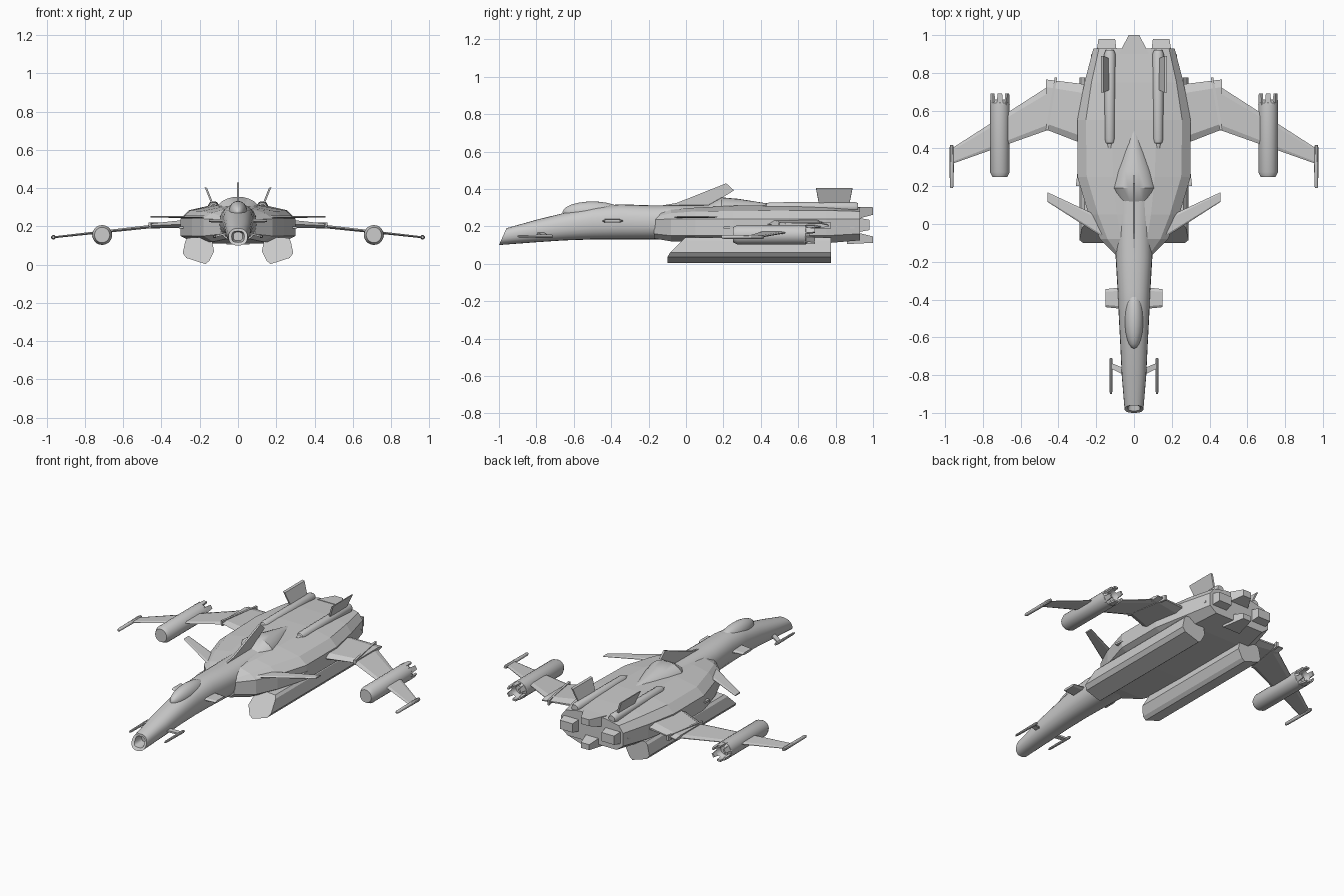
import bpy, bmesh, math
from mathutils import Vector

cube = bpy.data.objects.get("Cube")
if cube:
    bpy.data.objects.remove(cube, do_unlink=True)

grey = bpy.data.materials.new("hull grey")
grey.use_nodes = True
COLOUR = (0.6, 0.6, 0.6, 1)
grey.diffuse_color = COLOUR
grey.node_tree.nodes["Principled BSDF"].inputs["Base Color"].default_value = COLOUR


def loft(name, rings, mirror=False, smooth=False):
    """Skin a list of equal-length point rings and cap both ends."""
    bm = bmesh.new()
    loops = [[bm.verts.new(p) for p in ring] for ring in rings]
    n = len(loops[0])
    for a, b in zip(loops, loops[1:]):
        for i in range(n):
            j = (i + 1) % n
            bm.faces.new((a[i], a[j], b[j], b[i]))
    bm.faces.new(loops[0])
    bm.faces.new(loops[-1])
    bmesh.ops.recalc_face_normals(bm, faces=bm.faces)
    mesh = bpy.data.meshes.new(name)
    bm.to_mesh(mesh)
    bm.free()
    mesh.materials.append(grey)
    obj = bpy.data.objects.new(name, mesh)
    bpy.context.collection.objects.link(obj)
    if smooth:
        bpy.ops.object.select_all(action='DESELECT')
        obj.select_set(True)
        bpy.context.view_layer.objects.active = obj
        bpy.ops.object.shade_smooth_by_angle(angle=math.radians(35))
    if mirror:
        obj.modifiers.new("mirror", 'MIRROR')
    return obj


def oval(y, w, zb, zt, x=0, shear=0, power=2.3, n=24):
    """Superellipse ring facing y; shear leans its top backwards."""
    ring = []
    for i in range(n):
        a = 2 * math.pi * i / n
        c, s = math.cos(a), math.sin(a)
        u = math.copysign(abs(c) ** (2 / power), c)
        v = math.copysign(abs(s) ** (2 / power), s)
        ring.append((x + w * u, y + shear * v, (zb + zt) / 2 + (zt - zb) / 2 * v))
    return ring


def rod(name, x, z, stations, n=16):
    """Mirrored round tube along y from (y, radius) stations."""
    return loft(name, [oval(y, r, z - r, z + r, x, 0, 2, n) for y, r in stations], True, True)


def wing(name, *sections):
    """Mirrored wing from (x, leading y, trailing y, z, thickness) sections."""
    rings = []
    for x, y0, y1, z, t in sections:
        a, b, h = y0 + 0.12 * (y1 - y0), y0 + 0.85 * (y1 - y0), t / 2
        rings.append([(x, y0, z), (x, a, z + h), (x, b, z + h),
                      (x, y1, z + h / 4), (x, y1, z - h / 4), (x, b, z - h), (x, a, z - h)])
    return loft(name, rings, True)


def plate(name, outline, thick, mirror=False):
    """Flat panel of 3D outline points, thickened along a vector."""
    t = Vector(thick) / 2
    return loft(name, [[Vector(p) - t for p in outline], [Vector(p) + t for p in outline]], mirror)


def block(name, y0, y1, start, end, mirror=False):
    """Tapered box along y; start and end are (x0, x1, z0, z1)."""
    rings = [[(a, y, c), (b, y, c), (b, y, d), (a, y, d)]
             for y, (a, b, c, d) in ((y0, start), (y1, end))]
    return loft(name, rings, mirror)


# Long nose with a hollow, raked intake at the tip
nose = [oval(-0.92, 0.024, 0.125, 0.17, power=3),
        oval(-0.975, 0.033, 0.117, 0.175, shear=0.014, power=3),
        oval(-0.98, 0.05, 0.10, 0.19, shear=0.02)]
for y, w, zb, zt in [(-0.8, 0.065, 0.115, 0.235), (-0.65, 0.072, 0.125, 0.272),
                     (-0.5, 0.08, 0.13, 0.305), (-0.35, 0.087, 0.13, 0.318),
                     (-0.18, 0.097, 0.13, 0.312), (0.15, 0.1, 0.13, 0.315)]:
    nose.append(oval(y, w, zb, zt))
loft("nose_fuselage", nose, smooth=True)

# Canopy bubble
canopy = []
for i in range(13):
    a = math.pi * (0.02 + 0.96 * i / 12)
    canopy.append(oval(-0.5 - 0.16 * math.cos(a), 0.05 * math.sin(a),
                       0.275 - 0.058 * math.sin(a), 0.275 + 0.058 * math.sin(a), power=2))
loft("canopy", canopy, smooth=True)

# Faceted main hull: y, top, ridge, side and belly half widths, then their heights
hull = []
for y, wt, wr, wm, wb, zt, zr, zh, zl, zb in [
        (-0.17, 0.05, 0.075, 0.09, 0.06, 0.27, 0.25, 0.235, 0.16, 0.135),
        (-0.08, 0.07, 0.14, 0.18, 0.13, 0.29, 0.27, 0.24, 0.15, 0.12),
        (0.05, 0.09, 0.19, 0.24, 0.18, 0.3, 0.28, 0.24, 0.15, 0.115),
        (0.25, 0.11, 0.25, 0.3, 0.225, 0.31, 0.282, 0.24, 0.15, 0.11),
        (0.55, 0.12, 0.255, 0.3, 0.225, 0.315, 0.285, 0.24, 0.15, 0.11),
        (0.75, 0.11, 0.225, 0.262, 0.2, 0.31, 0.285, 0.24, 0.15, 0.11),
        (0.93, 0.09, 0.185, 0.215, 0.17, 0.3, 0.28, 0.24, 0.16, 0.125)]:
    half = [(wt, zt), (wr, zr), (wm, zh), (wm, zl), (wb, zb)]
    hull.append([(x, y, z) for x, z in half] + [(-x, y, z) for x, z in reversed(half)])
loft("main_hull", hull)

# Spine hump and dorsal fin
loft("spine_hump", [oval(y, w, 0.2, zt, power=2) for y, w, zt in
                    [(0.12, 0.088, 0.315), (0.19, 0.115, 0.355), (0.28, 0.095, 0.347),
                     (0.4, 0.06, 0.328), (0.52, 0.015, 0.31)]], smooth=True)
plate("dorsal_fin", [(0, -0.2, 0.3), (0, -0.05, 0.325), (0, 0.215, 0.43), (0, 0.257, 0.392),
                     (0, 0.18, 0.345), (0, 0.16, 0.3)], (0.012, 0, 0))

# Slanted-front belly pods with rounded corners
corners = [(0.125, 0.07), (0.15, 0.02), (0.17, 0.003), (0.27, 0.035), (0.289, 0.06),
           (0.275, 0.125), (0.262, 0.14), (0.15, 0.145), (0.137, 0.13)]
loft("belly_pod", [[(x, -0.1 + max(0, z - 0.045), z) for x, z in corners],
                   [(x, 0.775, z) for x, z in corners]], True)

# Wings, engine nacelles and tip rods
wing("inner_wing", (0.22, 0.405, 0.735, 0.215, 0.05), (0.465, 0.5, 0.765, 0.203, 0.022))
plate("inner_wing_edge", [(0.455, 0.495, 0.205), (0.468, 0.5, 0.205),
                          (0.42, 0.775, 0.205), (0.407, 0.775, 0.205)], (0, 0, 0.032), True)
wing("outer_wing", (0.42, 0.51, 0.75, 0.203, 0.018), (0.965, 0.318, 0.4, 0.143, 0.01))
rod("engine_nacelle", 0.71, 0.155, [(0.25, 0.04), (0.275, 0.052), (0.64, 0.052), (0.655, 0.04),
                                    (0.66, 0.038), (0.63, 0.028)], 20)
for k in range(6):
    a = math.tau * (k + 0.5) / 6
    radial, side = Vector((math.cos(a), 0, math.sin(a))), Vector((-math.sin(a), 0, math.cos(a)))
    base = Vector((0.71, 0, 0.155)) + radial * 0.044
    loft("nozzle_petal", [[base + Vector((0, y, 0)) + side * s * w + radial * r
                           for s, r in ((-1, -0.005), (1, -0.005), (1, 0.006), (-1, 0.006))]
                          for y, w in ((0.63, 0.018), (0.69, 0.012))], True)
rod("wingtip_rod", 0.965, 0.143, [(0.19, 0.006), (0.2, 0.01), (0.4, 0.012), (0.417, 0.008)], 10)

# Canards, small foreplanes and nose probes
wing("canard", (0.12, -0.1, 0.01, 0.25, 0.014), (0.458, 0.117, 0.168, 0.25, 0.008))
wing("foreplane", (0.06, -0.45, -0.335, 0.229, 0.02), (0.152, -0.44, -0.345, 0.229, 0.014))
rod("probe", 0.122, 0.147, [(-0.9, 0.004), (-0.89, 0.007), (-0.72, 0.009), (-0.71, 0.006)], 8)
plate("probe_strut", [(0.05, -0.8, 0.165), (0.122, -0.765, 0.148),
                      (0.122, -0.735, 0.148), (0.05, -0.765, 0.165)], (0, 0, 0.01), True)

# Dorsal cannons with canted tail fins
rod("dorsal_cannon", 0.128, 0.302, [(0.4, 0.01), (0.425, 0.014), (0.43, 0.022), (0.45, 0.027),
                                    (0.9, 0.03), (0.92, 0.022)], 14)
plate("tail_fin", [(0.127, 0.715, 0.3), (0.168, 0.695, 0.403),
                   (0.168, 0.89, 0.403), (0.127, 0.87, 0.3)], (0.013, 0, 0.005), True)

# Stern: tapered exhausts around the rear face
block("upper_tail", 0.9, 1.0, (-0.08, 0.08, 0.235, 0.305), (-0.028, 0.028, 0.262, 0.302))
block("lower_tail", 0.86, 1.0, (-0.06, 0.06, 0.105, 0.18), (-0.028, 0.028, 0.112, 0.146))
block("side_exhaust", 0.9, 0.98, (0.09, 0.2, 0.165, 0.25), (0.1, 0.188, 0.18, 0.235), True)
block("hull_side_rail", 0.2, 0.9, (0.2, 0.308, 0.188, 0.2), (0.15, 0.226, 0.188, 0.2), True)
